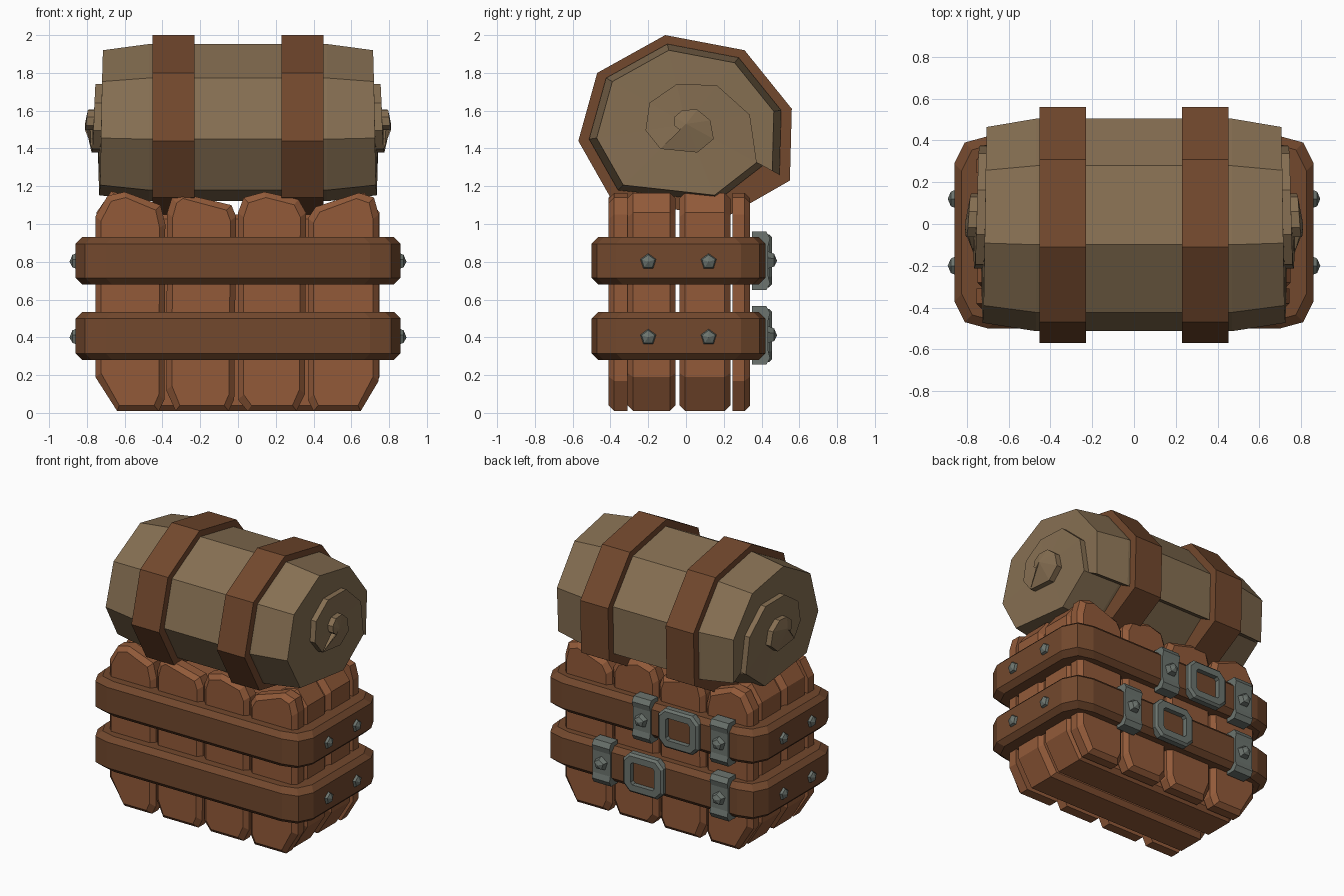
import bpy, bmesh, math
from mathutils import Vector, Matrix

if "Cube" in bpy.data.objects:
    bpy.data.objects.remove(bpy.data.objects["Cube"])


def material(name, rgb):
    m = bpy.data.materials.new(name)
    lin = [((c / 255 + 0.055) / 1.055) ** 2.4 for c in rgb]
    m.diffuse_color = (*lin, 1)
    m.use_nodes = True
    m.node_tree.nodes["Principled BSDF"].inputs["Base Color"].default_value = m.diffuse_color
    return m


PLANK = material("orange brown hide", (146, 90, 57))
BELT = material("dark leather", (114, 72, 45))
ROLL = material("tan blanket", (134, 111, 82))
METAL = material("grey iron", (108, 116, 110))


def finish(name, bm, mat):
    bmesh.ops.remove_doubles(bm, verts=bm.verts, dist=0.0005)
    bmesh.ops.recalc_face_normals(bm, faces=bm.faces)
    me = bpy.data.meshes.new(name)
    bm.to_mesh(me)
    bm.free()
    me.materials.append(mat)
    ob = bpy.data.objects.new(name, me)
    bpy.context.collection.objects.link(ob)
    return ob


def loft(name, loops, mat, caps=True, closed=False):
    """Skin a series of equal-length point loops."""
    bm = bmesh.new()
    rings = [[bm.verts.new(p) for p in lp] for lp in loops]
    n = len(rings[0])
    pairs = list(zip(rings, rings[1:])) + ([(rings[-1], rings[0])] if closed else [])
    for a, b in pairs:
        for i in range(n):
            j = (i + 1) % n
            bm.faces.new((a[i], a[j], b[j], b[i]))
    if caps and not closed:
        bm.faces.new(rings[0])
        bm.faces.new(rings[-1])
    return finish(name, bm, mat)


def shrink(pts, d):
    """Pull an outline inward by about d on each axis."""
    xs, zs = [p[0] for p in pts], [p[1] for p in pts]
    cx, cz = (min(xs) + max(xs)) / 2, (min(zs) + max(zs)) / 2
    hx, hz = (max(xs) - min(xs)) / 2, (max(zs) - min(zs)) / 2
    return [(cx + (x - cx) * (1 - d / hx), cz + (z - cz) * (1 - d / hz)) for x, z in pts]


def slab(name, pts, ys, ds, mat):
    return loft(name, [[(x, y, z) for x, z in shrink(pts, d)] for y, d in zip(ys, ds)], mat)


# front and back padded panels
panels = [
    [(-.64, .01), (-.42, .01), (-.39, .07), (-.385, 1.0), (-.41, 1.10), (-.60, 1.17), (-.69, 1.15), (-.755, 1.04), (-.755, .19)],
    [(-.33, .01), (-.05, .01), (-.02, .07), (-.01, 1.04), (-.035, 1.10), (-.31, 1.165), (-.35, 1.14), (-.375, 1.06), (-.38, .12)],
    [(.05, .01), (.31, .01), (.355, .10), (.36, 1.06), (.32, 1.13), (.14, 1.17), (.03, 1.14), (0, 1.06), (0, .07)],
    [(.40, .01), (.65, .01), (.745, .17), (.745, 1.05), (.72, 1.14), (.64, 1.165), (.41, 1.09), (.37, 1.03), (.37, .07)],
]
for i, pts in enumerate(panels):
    slab(f"front_panel_{i}", pts, (-.31, -.38, -.41), (0, 0, .03), PLANK)
    slab(f"back_panel_{i}", pts, (.245, .31, .34), (0, 0, .03), PLANK)

# wide panels wrapping the sides and the underside
wrap = [(-.64, .01), (.64, .01), (.75, .19), (.75, 1.06), (.67, 1.165), (.56, 1.14),
        (.45, 1.05), (-.45, 1.05), (-.56, 1.14), (-.67, 1.175), (-.75, 1.06), (-.75, .19)]
for i, (a, b) in enumerate([(-.31, -.055), (-.035, .235)]):
    slab(f"side_panel_{i}", wrap, (a, a + .03, b - .03, b), (.03, 0, 0, .03), PLANK)


# belts around the pack
def belt_loop(d, z):
    q = [(.86, .33), (.81, .43), (.70, .46)]
    q = [(x - d, y - d) for x, y in q]
    r = [(-x, y) for x, y in reversed(q)]
    half = q + r
    pts = half + [(-x, -y) for x, y in half]
    return [(x, y - .04, z) for x, y in pts]


for name, z0, z1 in (("lower_belt", .28, .535), ("upper_belt", .68, .93)):
    sec = [(0, z0 + .035), (0, z1 - .035), (.035, z1), (.13, z1), (.13, z0), (.035, z0)]
    loft(name, [belt_loop(d, z) for d, z in sec], BELT, closed=True)


# rivets
def rivet(name, loc, axis):
    bm = bmesh.new()
    bmesh.ops.create_uvsphere(bm, u_segments=5, v_segments=4, radius=.052)
    rot = Vector(axis).to_track_quat('Z', 'Y').to_matrix().to_4x4()
    bmesh.ops.transform(bm, matrix=Matrix.Translation(loc) @ rot, verts=bm.verts)
    finish(name, bm, METAL)


for s in (-1, 1):
    for z in (.4, .8):
        for y in (-.2, .12):
            rivet("side_rivet", (s * .84, y, z), (s, 0, 0))


# iron clips and buckles on the back
def rect(cx, cz, w, h, c):
    return [(cx + sx * (w - a * c), cz + sz * (h - b * c)) for sx, sz, a, b in
            ((1, -1, 0, 1), (1, 1, 0, 1), (1, 1, 1, 0), (-1, 1, 1, 0),
             (-1, 1, 0, 1), (-1, -1, 0, 1), (-1, -1, 1, 0), (1, -1, 1, 0))]


for z, clips, bx in ((.805, (.05, -.57), -.25), (.41, (.37, -.57), .03)):
    for x in clips:
        prof = [(.35, -.155), (.425, -.155), (.445, -.12), (.435, -.08), (.435, .08),
                (.445, .12), (.425, .155), (.35, .155)]
        loft("belt_clip", [[(x + dx, y, z + h) for y, h in prof] for dx in (-.07, .07)], METAL)
        rivet("clip_rivet", (x, .43, z), (0, 1, 0))
    outer, inner = rect(bx, z, .16, .14, .05), rect(bx, z, .095, .08, .015)
    edge = rect(bx, z, .145, .125, .045)
    loft("buckle", [[(a, y, b) for a, b in o] for o, y in
                    ((outer, .40), (outer, .44), (edge, .455), (inner, .455), (inner, .40))],
         METAL, closed=True)

# bedroll: outline of its straps in (y, z), starting at the loose flap
C = Vector((0, 1.53))
outline = [Vector(p) for p in ((.55, 1.23), (.56, 1.61), (.31, 1.92), (-.11, 2.0),
                               (-.47, 1.80), (-.57, 1.44), (-.40, 1.14), (.2, 1.03))]
for s in (-1, 1):
    loft("bedroll_strap", [[(x, p.x, p.y) for p in outline] for x in (s * .23, s * .452)], BELT)

K = 22
keys = [(0, 1), (6, 1), (8, .82), (11, .54), (19, .19), (22, .10)]


def scale(k):
    for (a, u), (b, v) in zip(keys, keys[1:]):
        if k <= b:
            return u + (v - u) * (k - a) / (b - a)
    return keys[-1][1]


def pt(k, x, f=.9):
    p = C + (outline[k % 8] - C) * scale(k) * f
    return (x, p.x, p.y)


def reach(k):
    return .70 + .005 * k


bm = bmesh.new()


def face(*pts):
    bm.faces.new([bm.verts.new(p) for p in pts])


F = .83   # tapered size at the ends
for k in range(8):   # outer wrap
    face(pt(k, -.47), pt(k + 1, -.47), pt(k + 1, .47), pt(k, .47))
face(pt(0, -.47), pt(8, -.47), pt(8, .47), pt(0, .47))
for s in (-1, 1):
    for k in range(8):
        face(pt(k, s * .47), pt(k + 1, s * .47), pt(k + 1, s * reach(k + 1), F), pt(k, s * reach(k), F))
    face(pt(0, s * .47), pt(8, s * .47), pt(8, s * reach(0), F), pt(0, s * reach(0), F))
    for k in range(K - 8):   # stepped spiral ledge
        a, b = s * reach(k), s * reach(k + 1)
        face(pt(k, a, F), pt(k + 1, b, F), pt(k + 9, b, F), pt(k + 8, a, F))
    for k in range(8, K):    # spiral wall
        face(pt(k, s * reach(k - 8), F), pt(k + 1, s * reach(k - 7), F),
             pt(k + 1, s * reach(k + 1), F), pt(k, s * reach(k), F))
    core = (s * reach(K), C.x, C.y)
    for k in range(K - 8, K):   # core cap
        face(pt(k, s * reach(k), F), pt(k + 1, s * reach(k + 1), F), core)
    face(pt(K - 8, s * reach(K - 8), F), pt(K, s * reach(K), F), core)
finish("bedroll", bm, ROLL)
